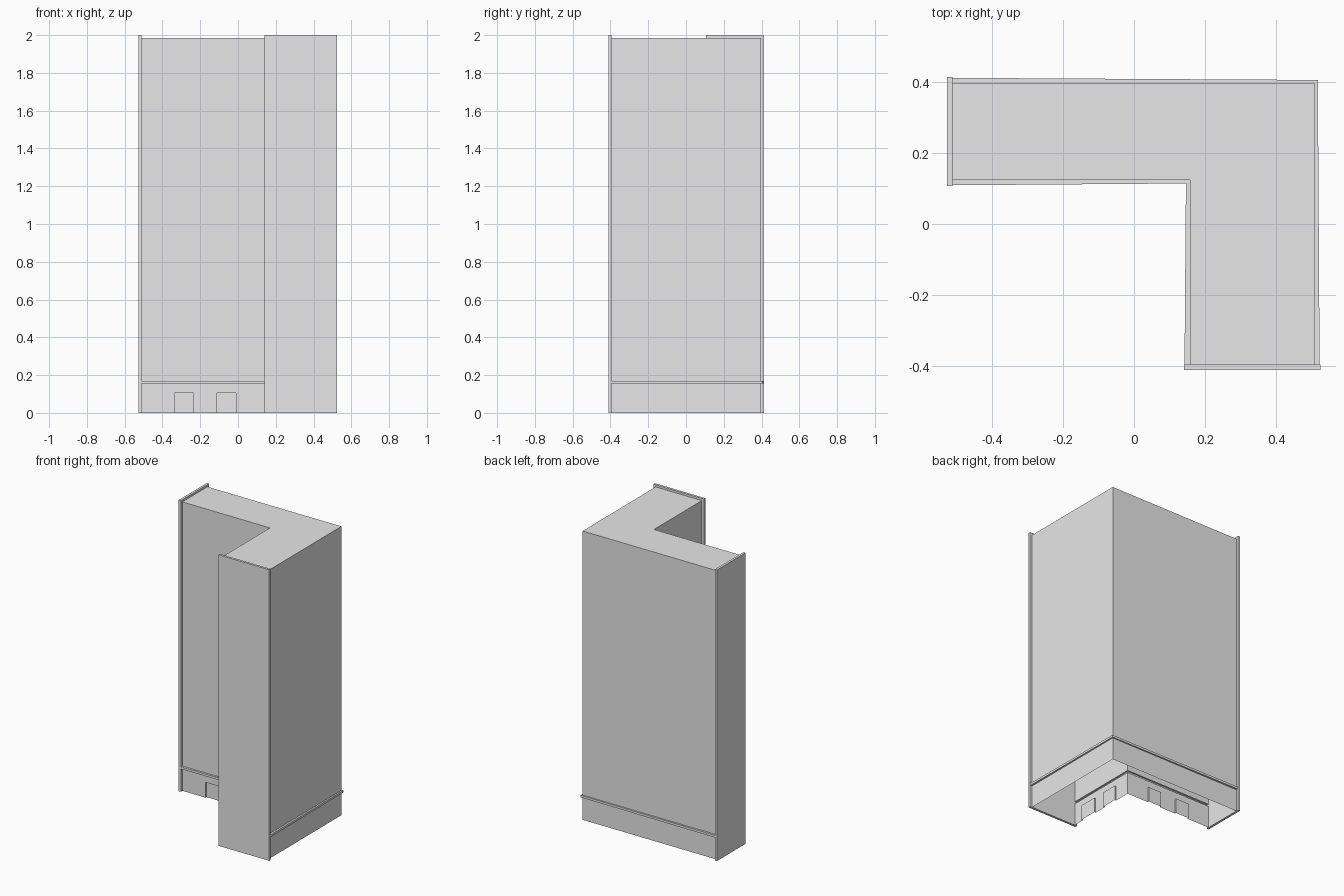
import bpy, bmesh

old = bpy.data.objects.get("Cube")
if old:
    bpy.data.objects.remove(old, do_unlink=True)

grey = bpy.data.materials.new("plain_grey")
grey.use_nodes = True
grey.diffuse_color = (0.8, 0.8, 0.8, 1)
grey.node_tree.nodes["Principled BSDF"].inputs["Base Color"].default_value = (0.8, 0.8, 0.8, 1)

BAND_LOW, BAND_HIGH, ROOF, TOP = 0.155, 0.17, 1.985, 2.0
DOOR_TOP, RECESS = 0.105, 0.01

# Wall and band plans, each an open path
outer = [(0.508, -0.4), (0.508, 0.397), (-0.515, 0.397)]
inner = [(-0.515, 0.124), (0.157, 0.124), (0.157, -0.4)]
outer_band = [(0.522, -0.4), (0.517, 0.405), (-0.515, 0.411)]
inner_band = [(-0.515, 0.109), (0.146, 0.114), (0.142, -0.4)]
doors_back = [(-0.335, -0.235), (-0.11, -0.01)]
doors_side = [(0.01, -0.1), (-0.19, -0.315)]


def finish(name, bm):
    bmesh.ops.remove_doubles(bm, verts=bm.verts, dist=0.0001)
    bmesh.ops.recalc_face_normals(bm, faces=bm.faces)
    mesh = bpy.data.meshes.new(name)
    bm.to_mesh(mesh)
    bm.free()
    mesh.materials.append(grey)
    obj = bpy.data.objects.new(name, mesh)
    bpy.context.collection.objects.link(obj)


def face(bm, points):
    bm.faces.new([bm.verts.new(p) for p in points])


def strip(bm, low, z0, high, z1):
    """Joins two matching plan paths with quads."""
    for i in range(len(low) - 1):
        face(bm, [(*low[i], z0), (*low[i + 1], z0), (*high[i + 1], z1), (*high[i], z1)])


def box(name, x0, x1, y0, y1, z1):
    bm = bmesh.new()
    bmesh.ops.create_cube(bm, size=1)
    for v in bm.verts:
        v.co = (x1 if v.co.x > 0 else x0, y1 if v.co.y > 0 else y0, z1 if v.co.z > 0 else 0)
    finish(name, bm)


# Upper walls with the projecting band and the roof
bm = bmesh.new()
for wall, band in ((outer, outer_band), (inner, inner_band)):
    strip(bm, wall, BAND_LOW, band, BAND_LOW)
    strip(bm, band, BAND_LOW, band, BAND_HIGH)
    strip(bm, band, BAND_HIGH, wall, BAND_HIGH)
    strip(bm, wall, BAND_HIGH, wall, ROOF)
face(bm, [(x, y, ROOF) for x, y in outer + inner])
finish("tower_walls_and_roof", bm)

# Plain ground floor walls
bm = bmesh.new()
strip(bm, outer, 0, outer, BAND_LOW)
finish("outer_ground_floor", bm)

# Ground floor walls of the courtyard, with recessed doors
bm = bmesh.new()
path = [inner[0]]
wx, wy = inner[1]
recesses = [[(a, wy), (a, wy + RECESS), (b, wy + RECESS), (b, wy)] for a, b in doors_back]
recesses.append([inner[1]])
recesses += [[(wx, a), (wx + RECESS, a), (wx + RECESS, b), (wx, b)] for a, b in doors_side]
for points in recesses:
    path += points
    if len(points) == 4:
        face(bm, [(*p, DOOR_TOP) for p in points])
path.append(inner[2])
strip(bm, path, 0, path, DOOR_TOP)
strip(bm, inner, DOOR_TOP, inner, BAND_LOW)
finish("courtyard_ground_floor", bm)

# End panels that close both wings
box("side_wing_end_panel", -0.526, -0.51, 0.107, 0.413, TOP)
box("front_wing_end_panel", 0.14, 0.524, -0.411, -0.395, TOP)
